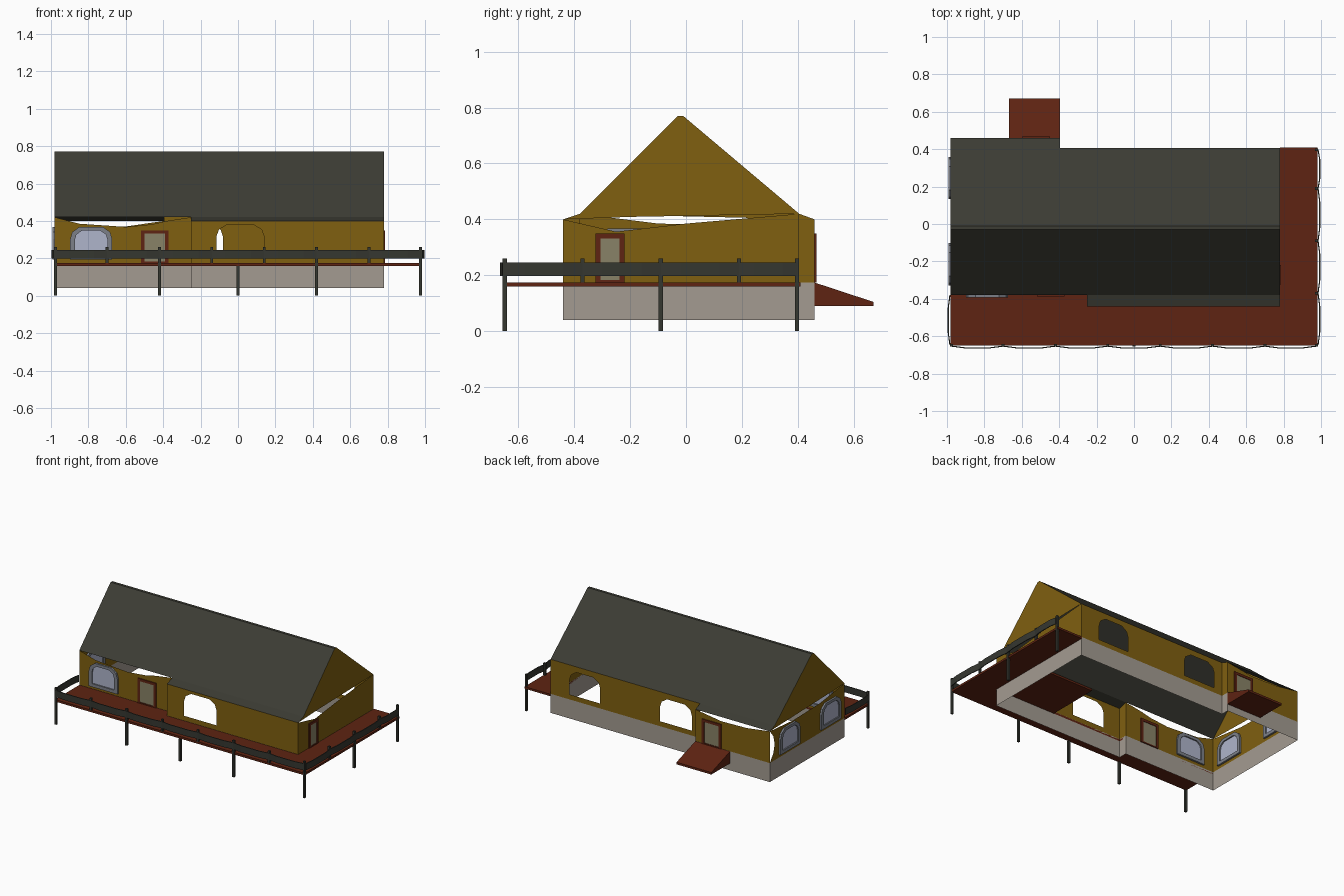
import bpy, bmesh

if "Cube" in bpy.data.objects:
    bpy.data.objects.remove(bpy.data.objects["Cube"])


def material(name, rgb):
    m = bpy.data.materials.new(name)
    m.diffuse_color = (*rgb, 1)
    m.use_nodes = True
    m.node_tree.nodes["Principled BSDF"].inputs["Base Color"].default_value = m.diffuse_color
    return m


WALL = material("ochre wall", (0.215, 0.115, 0.005))
ROOF = material("dark roof", (0.045, 0.045, 0.034))
RAIL = material("dark rail", (0.036, 0.038, 0.030))
DECK = material("red brown wood", (0.112, 0.017, 0.006))
STONE = material("grey foundation", (0.37, 0.33, 0.285))
FRAME = material("grey window frame", (0.20, 0.215, 0.25))
GLASS = material("pale blue glass", (0.43, 0.46, 0.60))
PANE = material("beige door pane", (0.25, 0.225, 0.135))

AXIS = {"x": 0, "y": 1, "z": 2}


def place(plane, a, b, off):
    return {"x": (off, a, b), "y": (a, off, b), "z": (a, b, off)}[plane]


def finish(name, bm, mat):
    me = bpy.data.meshes.new(name)
    bm.to_mesh(me)
    bm.free()
    me.materials.append(mat)
    ob = bpy.data.objects.new(name, me)
    bpy.context.collection.objects.link(ob)
    return ob


def panel(name, loops, plane, off, mat, depth=0, out=1):
    """Flat outline with optional holes; extruded when depth is given."""
    bm = bmesh.new()
    edges = []
    for loop in loops:
        vs = [bm.verts.new(place(plane, a, b, off)) for a, b in loop]
        edges += [bm.edges.new((vs[i], vs[i - 1])) for i in range(len(vs))]
    bmesh.ops.triangle_fill(bm, use_beauty=True, use_dissolve=False, edges=edges)
    bm.normal_update()
    if depth:
        geo = bmesh.ops.extrude_face_region(bm, geom=bm.faces[:], use_keep_orig=True)["geom"]
        move = [0, 0, 0]
        move[AXIS[plane]] = depth
        bmesh.ops.translate(bm, vec=move, verts=[g for g in geo if isinstance(g, bmesh.types.BMVert)])
        bmesh.ops.recalc_face_normals(bm, faces=bm.faces[:])
    else:
        bad = [f for f in bm.faces if f.normal[AXIS[plane]] * out < 0]
        bmesh.ops.reverse_faces(bm, faces=bad)
    return finish(name, bm, mat)


def sheet(name, path, mat, closed=False):
    """Row of quads between pairs of 3D points."""
    bm = bmesh.new()
    rows = [[bm.verts.new(p) for p in pair] for pair in path]
    for i in range(0 if closed else 1, len(rows)):
        (a, b), (c, d) = rows[i - 1], rows[i]
        bm.faces.new((a, c, d, b))
    return finish(name, bm, mat)


def rect(a0, a1, b0, b1):
    return [(a0, b0), (a1, b0), (a1, b1), (a0, b1)]


def arch(c, w, z0, z1):
    right = [(0.5, 0), (0.5, 0.62), (0.45, 0.84), (0.28, 1)]
    pts = right + [(-a, b) for a, b in reversed(right)]
    return [(c + a * w, z0 + b * (z1 - z0)) for a, b in pts]


# Foundation skirt, open underneath, following the stepped footprint
X0, X1 = -0.98, 0.78
foot = [(X0, -0.38), (-0.25, -0.38), (-0.25, -0.44), (X1, -0.44),
        (X1, 0.405), (-0.395, 0.405), (-0.395, 0.46), (X0, 0.46)]
sheet("foundation", [((x, y, 0.04), (x, y, 0.175)) for x, y in foot], STONE, closed=True)

# Walls, some with sagging top edges and arched openings
B = 0.175
panel("front_wall_main", [rect(-0.25, X1, B, 0.40), arch(0.012, 0.255, 0.21, 0.38)],
      "y", -0.44, WALL, out=-1)
panel("front_wall_left", [[(X0, B), (-0.25, B), (-0.25, 0.42), (-0.38, 0.40), (-0.46, 0.382),
      (-0.6, 0.368), (-0.85, 0.385), (X0, 0.42)]], "y", -0.38, WALL, out=-1)
panel("back_wall_main", [rect(-0.395, X1, B, 0.42), arch(0.51, 0.24, 0.21, 0.38),
      arch(-0.205, 0.25, 0.21, 0.38)], "y", 0.405, WALL)
panel("back_wall_left", [[(X0, B), (-0.395, B), (-0.395, 0.40), (-0.6, 0.37),
      (-0.8, 0.375), (X0, 0.40)]], "y", 0.46, WALL)
panel("right_wall", [[(-0.44, B), (0.405, B), (0.405, 0.42), (0, 0.385), (-0.25, 0.356),
      (-0.44, 0.40)]], "x", X1, WALL)
panel("left_wall", [[(-0.38, B), (0.46, B), (0.42, 0.23), (0.405, 0.29), (0.42, 0.35),
      (0.46, 0.40), (0.2, 0.378), (-0.1, 0.385), (-0.38, 0.42)]], "x", X0, WALL, out=-1)
panel("front_step_wall", [[(-0.44, B), (-0.38, B), (-0.38, 0.42), (-0.44, 0.40)]],
      "x", -0.25, WALL, out=-1)
panel("back_step_wall", [[(0.405, B), (0.46, B), (0.46, 0.40), (0.405, 0.42)]],
      "x", -0.395, WALL)

# Gables and roof slopes
slope = [(-0.38, 0.42), (-0.03, 0.77), (-0.01, 0.77), (0.405, 0.42)]
panel("right_gable", [[(-0.44, 0.40)] + slope + [(-0.2, 0.409)]], "x", X1, WALL)
panel("left_gable", [slope + [(0.46, 0.40)]], "x", X0, WALL, out=-1)


def roof(name, profile, x0, x1):
    sheet(name, [((x1, y, z), (x0, y, z)) for y, z in profile], ROOF)


roof("main_roof", slope, X0, X1)
roof("front_eave", [(-0.44, 0.40), slope[0]], -0.25, X1)
roof("back_eave", [slope[-1], (0.46, 0.40)], X0, -0.395)


# Framed arched windows and doors, set through the walls
def window(name, plane, c, off, w=0.225):
    outer, inner = arch(c, w, 0.195, 0.368), arch(c, w - 0.05, 0.218, 0.348)
    panel(name + "_frame", [outer, inner], plane, off - 0.013, FRAME, 0.026)
    panel(name + "_glass", [inner], plane, off - 0.004, GLASS, 0.008)


def door(name, plane, c, off, w):
    h, t = w / 2, 0.018
    inner = rect(c - h + t, c + h - t, B + 0.008, 0.332)
    panel(name + "_frame", [rect(c - h, c + h, B, 0.35), inner], plane, off - 0.007, DECK, 0.014)
    panel(name + "_pane", [inner], plane, off - 0.003, PANE, 0.006)


window("front_window", "y", -0.785, -0.38)
window("left_window_back", "x", 0.245, X0)
window("left_window_front", "x", -0.215, X0)
door("front_door", "y", -0.445, -0.38, 0.145)
door("back_door", "y", -0.525, 0.46, 0.15)
door("right_door", "x", -0.272, X1, 0.105)

# Deck wrapping the front and right, running a little under the house
panel("deck", [[(X0, -0.65), (0.98, -0.65), (0.98, 0.41), (X1, 0.41), (X1, -0.06),
      (0.3, -0.06), (0.3, -0.44), (-0.25, -0.44), (-0.25, -0.38), (X0, -0.38)]],
      "z", 0.16, DECK, 0.0145)

# Back entry ramp
panel("ramp", [[(0.46, 0.09), (0.67, 0.09), (0.67, 0.105), (0.46, 0.174)]],
      "x", -0.668, DECK, 0.273)


# Posts
def post(x, y, z0, z1):
    s = 0.0075
    panel("post", [rect(x - s, x + s, y - s, y + s)], "z", z0, RAIL, z1 - z0)


front_x = [-0.975, -0.70, -0.42, -0.14, 0.14, 0.42, 0.70, 0.975]
right_y = [-0.648, -0.37, -0.09, 0.19, 0.397]
for x in front_x:
    post(x, -0.648, 0 if abs(x) > 0.9 or abs(x) == 0.42 else 0.175, 0.26)
for y in right_y[1:]:
    post(0.975, y, 0 if y in (-0.09, 0.397) else 0.175, 0.26)
post(0, -0.648, 0, 0.16)


# Rail boards bowing outward between posts
def rail(name, a0, a1, base, sign, plane):
    d = a1 - a0
    shape = [(0, 0), (0.25, 0.009), (0.75, 0.009), (1, 0)]
    edge = [(a0 + t * d, base + sign * o) for t, o in shape]
    loop = edge + [(a, b - sign * 0.006) for a, b in reversed(edge)]
    if plane == "x":
        loop = [(b, a) for a, b in loop]
    panel(name, [loop], "z", 0.198, RAIL, 0.047)


for a, b in zip(front_x, front_x[1:]):
    rail("front_rail", a, b, -0.656, -1, "y")
for a, b in zip(right_y, right_y[1:]):
    rail("right_rail", a, b, 0.987, 1, "x")
rail("left_rail", -0.648, -0.38, -0.987, -1, "x")
